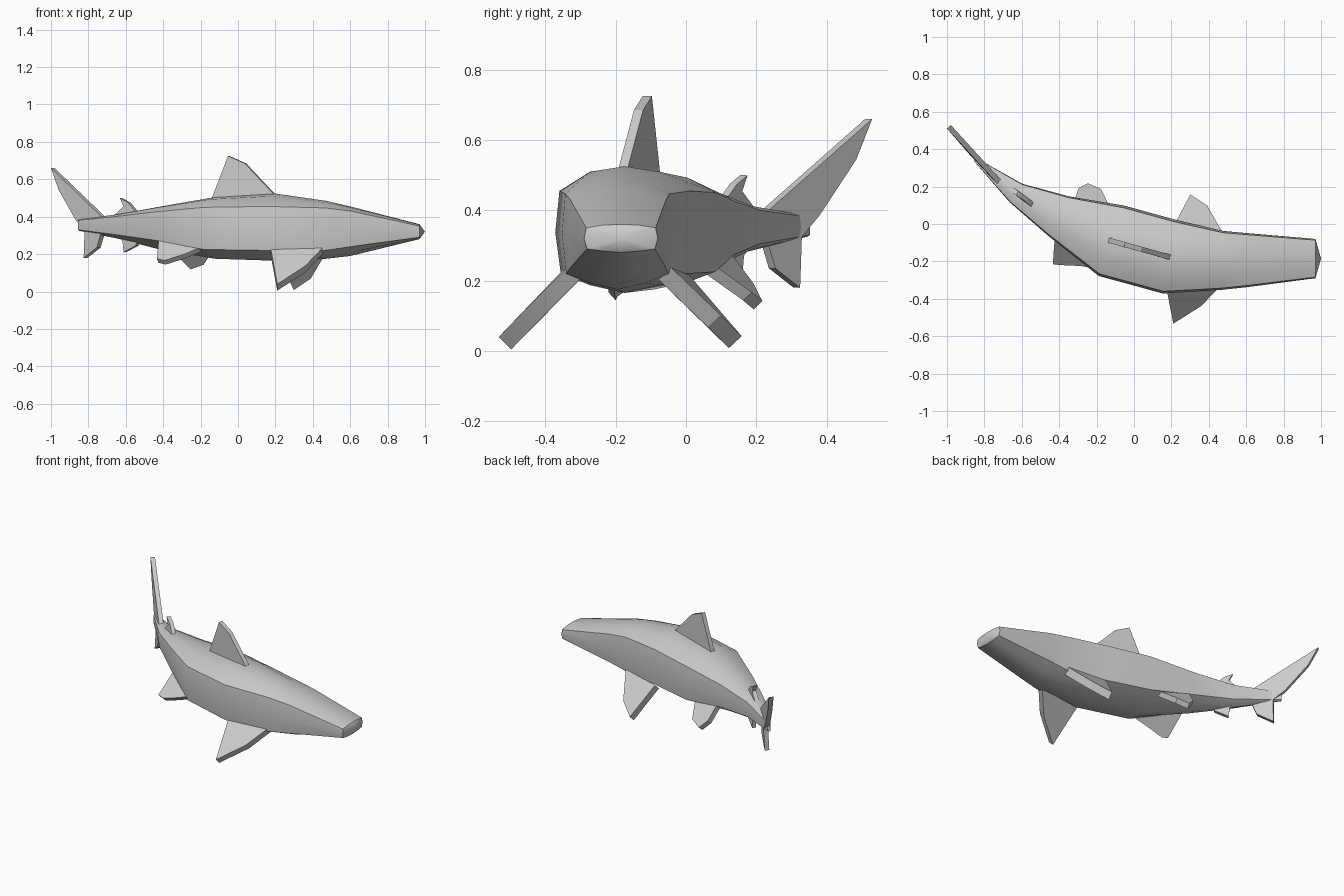
import bpy, bmesh, math
from mathutils import Vector

cube = bpy.data.objects.get("Cube")
if cube:
    bpy.data.objects.remove(cube)

GREY = (0.6, 0.6, 0.6, 1)
skin = bpy.data.materials.new("grey_skin")
skin.use_nodes = True
skin.diffuse_color = GREY
skin.node_tree.nodes["Principled BSDF"].inputs["Base Color"].default_value = GREY


def finish(name, bm, angle):
    bmesh.ops.recalc_face_normals(bm, faces=bm.faces[:])
    mesh = bpy.data.meshes.new(name)
    bm.to_mesh(mesh)
    bm.free()
    mesh.materials.append(skin)
    obj = bpy.data.objects.new(name, mesh)
    bpy.context.collection.objects.link(obj)
    bpy.ops.object.select_all(action='DESELECT')
    obj.select_set(True)
    bpy.context.view_layer.objects.active = obj
    bpy.ops.object.shade_smooth_by_angle(angle=math.radians(angle))


# Body: rings across a bent spine
# (x, y, half width, top, upper shoulder, lower shoulder, bottom)
stations = [
    (.97, -.185, .105, .36, .35, .29, .28),
    (.60, -.193, .145, .455, .43, .24, .19),
    (.47, -.195, .158, .485, .447, .22, .175),
    (.19, -.175, .20, .525, .455, .22, .165),
    (-.12, -.09, .20, .505, .45, .225, .175),
    (-.40, .04, .12, .457, .425, .275, .22),
    (-.63, .165, .06, .415, .40, .305, .28),
    (-.85, .345, .01, .385, .38, .33, .325),
]


def ring(bm, i):
    x, y, w, top, up, low, bottom = stations[i]
    ahead, behind = stations[max(i - 1, 0)], stations[min(i + 1, len(stations) - 1)]
    along = Vector((ahead[0] - behind[0], ahead[1] - behind[1], 0)).normalized()
    if i == 0:
        along = Vector((1, 0, 0))
    side = Vector((-along.y, along.x, 0))
    half = [(.5, up + .78 * (top - up)), (.94, up), (1, (up + low) / 2),
            (.92, low), (.5, low + .6 * (bottom - low))]
    outline = [(0, top)] + half + [(0, bottom)] + [(-s, z) for s, z in reversed(half)]
    return [bm.verts.new(Vector((x, y, z)) + side * (s * w)) for s, z in outline]


bm = bmesh.new()
rings = [ring(bm, i) for i in range(len(stations))]
count = len(rings[0])
for a, b in zip(rings, rings[1:]):
    for k in range(count):
        n = (k + 1) % count
        bm.faces.new((a[k], a[n], b[n], b[k]))
nose = bm.verts.new((1, -.185, .32))
for k in range(count):
    bm.faces.new((rings[0][k], rings[0][(k + 1) % count], nose))
bm.faces.new(rings[-1])
finish("body", bm, 32)


# Fins: thick flat plates
def fin(name, outline, thickness):
    bm = bmesh.new()
    face = bm.faces.new([bm.verts.new(p) for p in outline])
    bm.normal_update()
    offset = face.normal * (thickness / 2)
    bmesh.ops.translate(bm, verts=bm.verts[:], vec=-offset)
    made = bmesh.ops.extrude_face_region(bm, geom=[face], use_keep_orig=True)
    moved = [v for v in made["geom"] if isinstance(v, bmesh.types.BMVert)]
    bmesh.ops.translate(bm, verts=moved, vec=offset * 2)
    finish(name, bm, 20)


fin("dorsal_fin", [(.2, -.18, .515), (.04, -.135, .685), (-.05, -.11, .725),
                   (-.14, -.085, .49)], .027)
fin("second_dorsal_fin", [(-.54, .1, .425), (-.58, .135, .475), (-.625, .165, .5),
                          (-.605, .15, .455), (-.66, .19, .4)], .025)
fin("anal_fin", [(-.53, .095, .28), (-.54, .1, .245), (-.605, .15, .21),
                 (-.61, .155, .27), (-.65, .18, .31)], .025)
fin("tail_fin", [(-.72, .225, .40), (-.99, .52, .66), (-.95, .475, .545),
                 (-.86, .37, .385), (-.81, .32, .325), (-.815, .315, .18),
                 (-.745, .245, .235), (-.72, .22, .32)], .028)
fin("right_pectoral_fin", [(.46, -.315, .225), (.36, -.42, .12), (.21, -.515, .022),
                           (.175, -.335, .21)], .05)
fin("left_pectoral_fin", [(.47, -.06, .22), (.39, .08, .085), (.3, .14, .025),
                          (.22, -.01, .2)], .05)
fin("right_pelvic_fin", [(-.2, -.23, .225), (-.28, -.215, .19), (-.39, -.21, .155),
                         (-.43, -.205, .165), (-.42, -.06, .27)], .03)
fin("left_pelvic_fin", [(-.13, .07, .23), (-.18, .175, .155), (-.25, .205, .13),
                        (-.3, .18, .18), (-.32, .12, .26)], .035)
